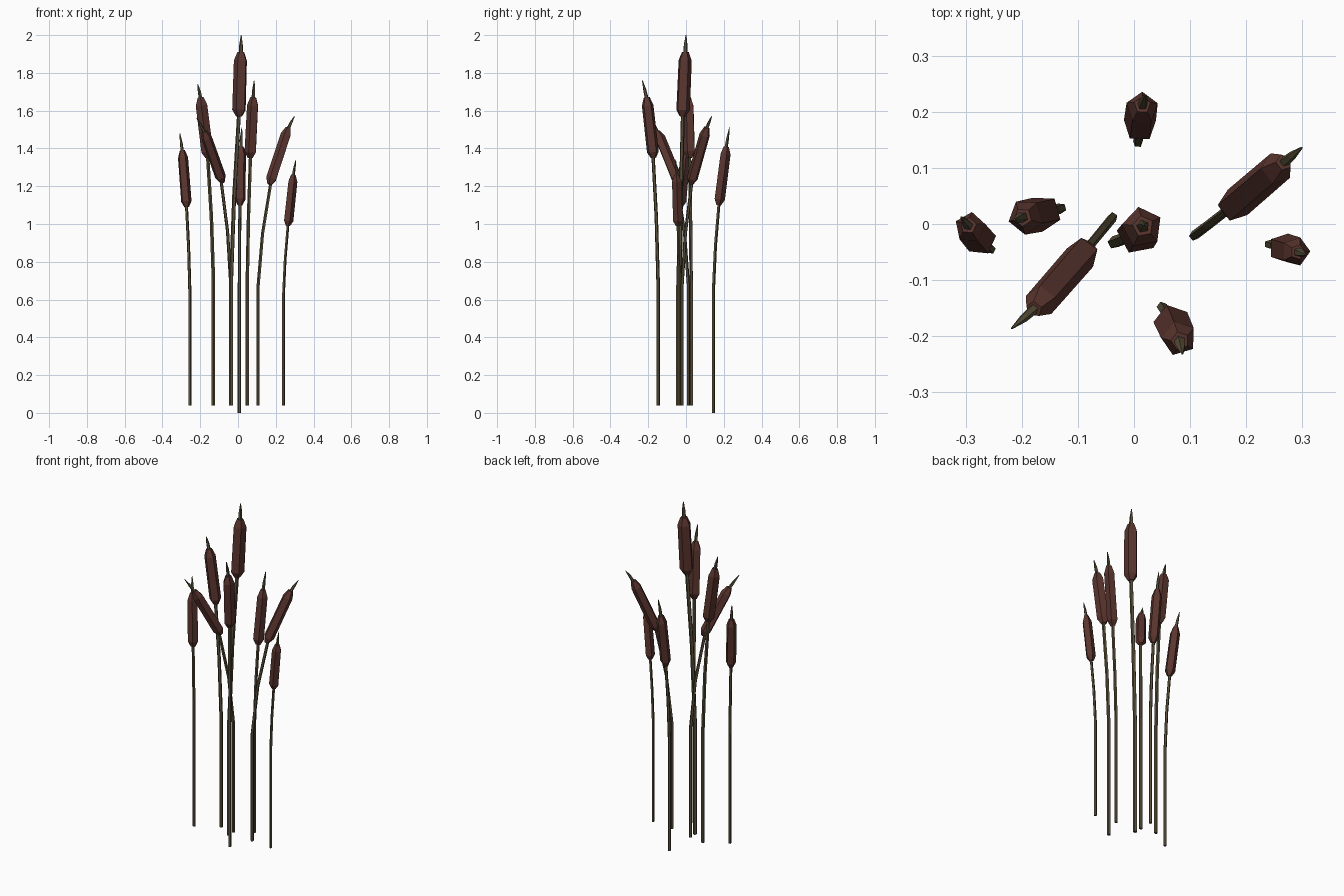
import bpy, bmesh, math
from mathutils import Vector

if "Cube" in bpy.data.objects:
    bpy.data.objects.remove(bpy.data.objects["Cube"])


def material(name, rgb):
    m = bpy.data.materials.new(name)
    m.diffuse_color = (*rgb, 1)
    m.use_nodes = True
    m.node_tree.nodes["Principled BSDF"].inputs["Base Color"].default_value = m.diffuse_color
    return m


STEM = material("olive stem", (0.100, 0.080, 0.042))
HEAD = material("brown seed head", (0.105, 0.036, 0.028))


def tube(name, pts, radii, mat, sides=5, spin=0.0):
    """Flat-faced closed tube through points with one radius per point."""
    pts = [Vector(p) for p in pts]
    bm = bmesh.new()
    rings = []
    for i, (p, r) in enumerate(zip(pts, radii)):
        d = (pts[min(i + 1, len(pts) - 1)] - pts[max(i - 1, 0)]).normalized()
        v = d.cross(Vector((1, 0, 0))).normalized()
        u = v.cross(d)
        rings.append([bm.verts.new(p + r * (u * math.cos(a) + v * math.sin(a)))
                      for a in (spin + math.tau * k / sides for k in range(sides))])
    for a, b in zip(rings, rings[1:]):
        for k in range(sides):
            n = (k + 1) % sides
            bm.faces.new((a[k], a[n], b[n], b[k]))
    bm.faces.new(rings[0])
    bm.faces.new(rings[-1])
    bmesh.ops.recalc_face_normals(bm, faces=bm.faces)
    me = bpy.data.meshes.new(name)
    bm.to_mesh(me)
    bm.free()
    me.materials.append(mat)
    bpy.context.collection.objects.link(bpy.data.objects.new(name, me))


def cattail(i, base, knee, low, high, tip, r, spin):
    base, low, high, tip = map(Vector, (base, low, high, tip))
    bend = Vector((base.x, base.y, knee))
    axis = high - low
    # stem: straight, then leaning gently into the head
    mid = bend.lerp(low, 0.52)
    mid.x += (base.x - low.x) * 0.13
    mid.y += (base.y - low.y) * 0.13
    s = r * 0.30
    tube(f"stem_{i}", [base, bend, mid, low + axis * 0.1],
         [s, s, s * 0.97, s * 0.95], STEM, spin=spin)
    # seed head with chamfered ends
    tube(f"seed_head_{i}", [low, low + axis * 0.1, low + axis * 0.87, high],
         [r * 0.45, r, r * 0.97, r * 0.5], HEAD, spin=spin)
    # pointed spike
    tube(f"spike_{i}", [high - axis * 0.05, high.lerp(tip, 0.45), tip],
         [r * 0.33, r * 0.26, r * 0.06], STEM, spin=spin)


# base, knee height, head bottom, head top, spike tip, head radius, spin
PLANTS = [
    ((-0.255, -0.045, 0.04), 0.64, (-0.272, -0.03, 1.09), (-0.295, -0.003, 1.39), (-0.308, 0.012, 1.48), 0.029, 0.2),
    ((-0.13, 0.028, 0.04), 0.70, (-0.158, 0.02, 1.35), (-0.198, 0.012, 1.67), (-0.213, 0.008, 1.74), 0.033, 0.9),
    ((-0.038, 0.012, 0.04), 0.68, (-0.082, -0.042, 1.22), (-0.178, -0.152, 1.49), (-0.218, -0.186, 1.56), 0.030, 0.4),
    ((-0.036, -0.033, 0.04), 0.70, (0.006, -0.018, 1.57), (0.016, -0.004, 1.91), (0.017, 0.0, 2.0), 0.038, 0.5),
    ((0.007, 0.145, 0.0), 0.66, (0.010, 0.172, 1.10), (0.015, 0.212, 1.41), (0.020, 0.230, 1.51), 0.030, 0.3),
    ((0.107, -0.021, 0.04), 0.67, (0.168, 0.025, 1.21), (0.267, 0.110, 1.51), (0.299, 0.136, 1.57), 0.030, 0.7),
    ((0.240, -0.036, 0.04), 0.62, (0.263, -0.042, 0.99), (0.292, -0.050, 1.26), (0.306, -0.055, 1.34), 0.027, 0.0),
    ((0.050, -0.148, 0.04), 0.70, (0.066, -0.172, 1.35), (0.082, -0.208, 1.67), (0.086, -0.231, 1.76), 0.033, 0.6),
]
for n, plant in enumerate(PLANTS, 1):
    cattail(n, *plant)
